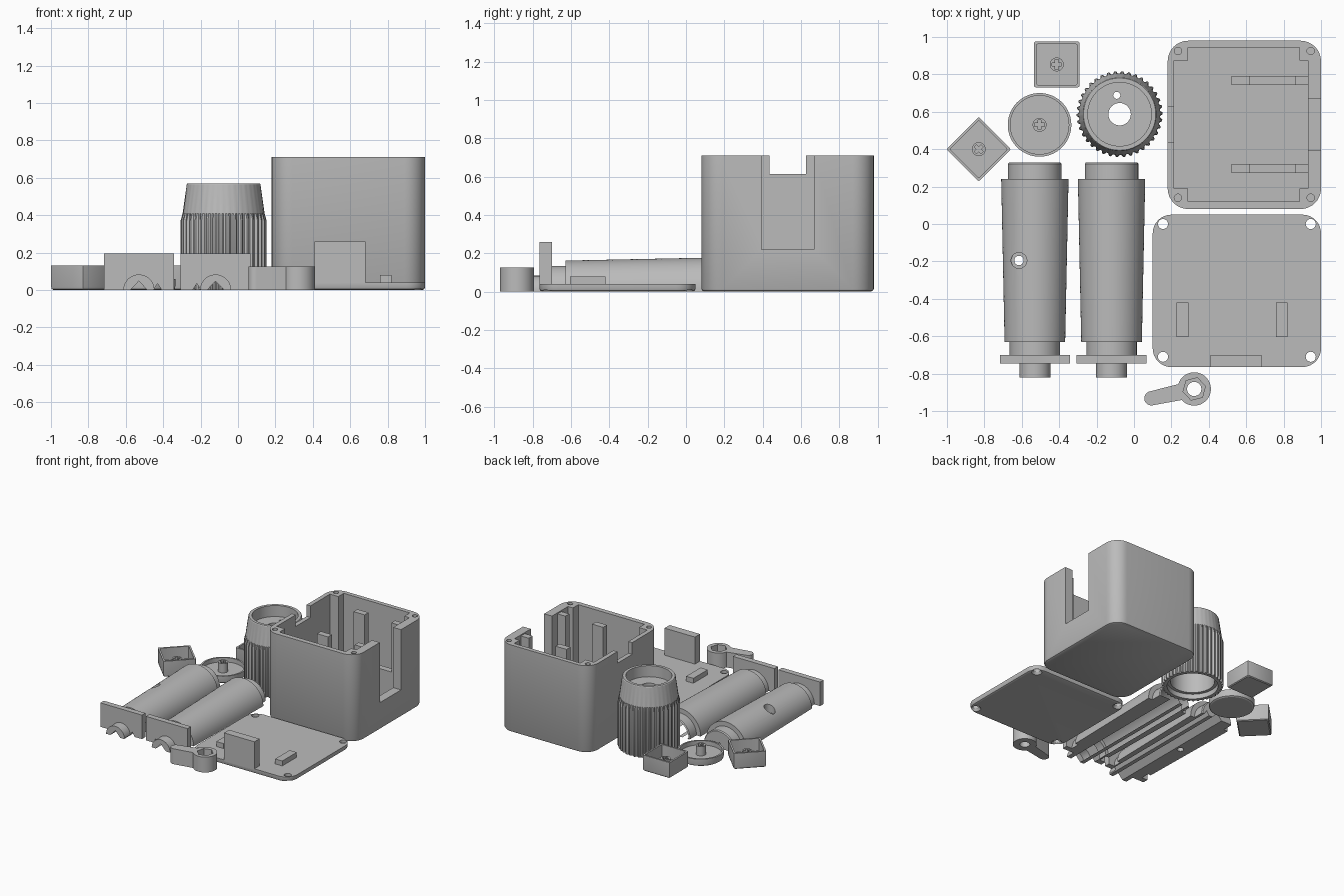
import bpy, bmesh, math
from mathutils import Vector, Matrix

if "Cube" in bpy.data.objects:
    bpy.data.objects.remove(bpy.data.objects["Cube"])

grey = bpy.data.materials.new("plain_grey")
grey.use_nodes = True
colour = (0.5, 0.5, 0.5, 1)
grey.diffuse_color = colour
grey.node_tree.nodes["Principled BSDF"].inputs["Base Color"].default_value = colour


# ---- helpers ----
def loft(name, rings):
    """Closed solid through rings that share a point count."""
    bm = bmesh.new()
    loops = [[bm.verts.new(p) for p in ring] for ring in rings]
    n = len(loops[0])
    for a, b in zip(loops, loops[1:]):
        for i in range(n):
            j = (i + 1) % n
            bm.faces.new((a[i], a[j], b[j], b[i]))
    bm.faces.new(loops[0])
    bm.faces.new(loops[-1])
    bmesh.ops.recalc_face_normals(bm, faces=bm.faces)
    me = bpy.data.meshes.new(name)
    bm.to_mesh(me)
    bm.free()
    ob = bpy.data.objects.new(name, me)
    bpy.context.scene.collection.objects.link(ob)
    return ob


def at_z(pts, z):
    return [Vector((x, y, z)) for x, y in pts]


def prism(name, pts, z0, z1):
    return loft(name, [at_z(pts, z0), at_z(pts, z1)])


def circle(x, y, r, n=48, start=0.0):
    steps = [start + math.tau * i / n for i in range(n)]
    return [(x + r * math.cos(a), y + r * math.sin(a)) for a in steps]


def rod(x, y, r, z0, z1, n=48, r_top=None):
    top = r if r_top is None else r_top
    return loft("rod", [at_z(circle(x, y, r, n), z0), at_z(circle(x, y, top, n), z1)])


def box(name, x0, x1, y0, y1, z0, z1):
    return prism(name, [(x0, y0), (x1, y0), (x1, y1), (x0, y1)], z0, z1)


def rounded(x0, x1, y0, y1, r, inset=0.0, n=8):
    pts = []
    corners = [(x1 - r, y1 - r), (x0 + r, y1 - r), (x0 + r, y0 + r), (x1 - r, y0 + r)]
    for q, (cx, cy) in enumerate(corners):
        for i in range(n + 1):
            a = math.pi / 2 * (q + i / n)
            pts.append((cx + (r - inset) * math.cos(a), cy + (r - inset) * math.sin(a)))
    return pts


def tray(name, x0, x1, y0, y1, r, height):
    """Rounded slab with a softened bottom edge."""
    soft = [(0.015, 0), (0.005, 0.005), (0, 0.015), (0, height)]
    return loft(name, [at_z(rounded(x0, x1, y0, y1, r, i), z) for i, z in soft])


def combine(ob, tools, operation="DIFFERENCE"):
    for tool in tools:
        mod = ob.modifiers.new("bool", "BOOLEAN")
        mod.operation, mod.solver, mod.object = operation, "EXACT", tool
        bpy.context.view_layer.update()
        graph = bpy.context.evaluated_depsgraph_get()
        me = bpy.data.meshes.new_from_object(ob.evaluated_get(graph))
        ob.modifiers.clear()
        ob.data = me
        bpy.data.objects.remove(tool)
    return ob


def finish(ob, name):
    ob.name = ob.data.name = name
    me = ob.data
    me.materials.clear()
    me.materials.append(grey)
    for p in me.polygons:
        p.material_index = 0
    me.shade_smooth()
    me.set_sharp_from_angle(angle=math.radians(28))
    return ob


# ---- case: open box with corner posts, cable slot and notch ----
case = tray("case", 0.18, 1.0, 0.08, 0.98, 0.11, 0.71)
cuts = [
    box("c", 0.29, 0.885, 0.12, 0.945, 0.04, 0.8),
    box("c", 0.215, 0.93, 0.19, 0.875, 0.04, 0.8),
    box("c", 0.90, 1.1, 0.395, 0.667, 0.22, 0.8),
    box("c", 0.10, 0.25, 0.435, 0.625, 0.615, 0.8),
]
cuts += [rod(x, y, 0.02, 0.5, 0.8, 20) for x in (0.235, 0.945) for y in (0.14, 0.925)]
finish(combine(case, cuts), "case")

# ---- ribs inside the case, each with a lowered middle ----
for side, y0, y1, ledge in (("back", 0.742, 0.792, 0.76), ("front", 0.272, 0.322, 0.304)):
    rib = box("rib", 0.52, 0.94, y0, y1, 0.02, 0.70)
    saddle = box("c", 0.62, 0.86, y0 - 0.1, y1 + 0.1, 0.3, 0.8)
    finish(combine(rib, [saddle]), side + "_case_rib")

# ---- lid with countersunk holes, pads and a locating tab ----
lid = tray("lid", 0.10, 1.0, -0.765, 0.05, 0.10, 0.04)
cuts = []
for x in (0.155, 0.945):
    for y in (-0.71, 0.0):
        cuts.append(rod(x, y, 0.027, -0.1, 0.1, 24))
        cuts.append(rod(x, y, 0.043, -0.005, 0.02, 24, 0.026))
finish(combine(lid, cuts), "lid")
for side, x in (("right", 0.26), ("left", 0.79)):
    finish(box("pad", x - 0.032, x + 0.032, -0.605, -0.42, 0.03, 0.08), side + "_lid_pad")
finish(box("tab", 0.41, 0.683, -0.765, -0.70, 0.03, 0.26), "lid_tab")

# ---- two half grips, lying on their flat faces ----
GRIP = [(0.33, 0.136), (0.322, 0.143), (0.24, 0.143), (0.24, 0.18), (-0.63, 0.162),
        (-0.63, 0.135), (-0.72, 0.135), (-0.72, 0.083), (-0.82, 0.083)]


def groove(x, half, height):
    tri = [(-half, -0.02), (half, -0.02), (half, 0), (0, height), (-half, 0)]
    return loft("c", [[(x + u, y, v) for u, v in tri] for y in (-1, 0.5)])


def half_grip(name, x, side):
    rings = [[(x + u, y, v) for u, v in circle(0, 0, r, 64)] for y, r in GRIP]
    grip = loft(name, rings)
    combine(grip, [box("flange", x - 0.187, x + 0.187, -0.745, -0.70, -0.1, 0.195)], "UNION")
    combine(grip, [box("c", x - 0.5, x + 0.5, -1, 1, -0.5, 0),
                   groove(x, 0.045, 0.048), groove(x + side * 0.10, 0.022, 0.035)])
    return grip


plain = half_grip("grip", -0.12, -1)
finish(plain, "plain_half_grip")
drilled = half_grip("grip", -0.53, 1)
combine(drilled, [rod(-0.615, -0.195, 0.042, 0.09, 0.4, 32),
                  rod(-0.615, -0.195, 0.025, -0.1, 0.2, 32)])
finish(drilled, "drilled_half_grip")

# ---- fluted knob ----
KX, KY = -0.077, 0.587


def fluted(z, ridge, valley, ribs=38):
    n = ribs * 4
    pts = []
    for i in range(n):
        a, r = math.tau * i / n, ridge if i % 4 < 2 else valley
        pts.append((KX + r * math.cos(a), KY + r * math.sin(a), z))
    return pts


knob = loft("knob", [fluted(0, 0.225, 0.214), fluted(0.01, 0.23, 0.217),
                     fluted(0.37, 0.23, 0.217), fluted(0.41, 0.219, 0.217),
                     fluted(0.565, 0.197, 0.197), fluted(0.57, 0.193, 0.193)])
combine(knob, [rod(KX, KY, 0.17, 0.48, 0.7, 64), rod(KX, KY, 0.19, -0.1, 0.04, 64),
               rod(KX, KY, 0.165, -0.1, 0.44, 64), rod(KX, KY, 0.06, 0.3, 0.6, 32),
               rod(-0.092, 0.688, 0.019, 0.3, 0.6, 20)])
finish(knob, "fluted_knob")


# ---- button caps: shallow cups with a cross-socket stem ----
def cap(name, x, y, outline, height, wall, floor, stem, turn=0.0):
    def ring(scale, z):
        return [Vector((u * scale, v * scale, z)) for u, v in outline]
    cup = loft(name, [ring(0.92, 0), ring(0.98, 0.006), ring(1, 0.02), ring(1, height)])
    combine(cup, [loft("c", [ring(wall, floor), ring(wall, height + 0.1)])])
    post = rod(0, 0, 0.037, floor - 0.01, stem, 32)
    combine(post, [box("c", -0.026, 0.026, -0.009, 0.009, floor, 0.2),
                   box("c", -0.009, 0.009, -0.026, 0.026, floor, 0.2)])
    place = Matrix.Translation((x, y, 0)) @ Matrix.Rotation(turn, 4, "Z")
    for part, label in ((cup, name), (post, name + "_stem")):
        part.data.transform(place)
        finish(part, label)


square = rounded(-0.122, 0.122, -0.122, 0.122, 0.008, 0, 2)
cap("square_cap", -0.413, 0.853, square, 0.13, 0.89, 0.03, 0.09)
cap("turned_square_cap", -0.83, 0.40, square, 0.13, 0.89, 0.03, 0.09, math.pi / 4)
cap("round_cap", -0.505, 0.53, circle(0, 0, 0.17, 64), 0.06, 0.92, 0.025, 0.10)

# ---- small lever with a hex socket ----
HX, HY = 0.322, -0.882
lever = rod(HX, HY, 0.089, 0, 0.125, 64)
tip = Vector((0.093, -0.932))
along = (tip - Vector((HX, HY))).normalized()
heading = math.atan2(along.y, along.x)
outline = []
for i in range(17):
    a = heading + math.pi * (i / 16 - 0.5)
    outline.append((tip.x + 0.038 * math.cos(a), tip.y + 0.038 * math.sin(a)))
for s in (1, -1):
    outline.append((HX - along.y * 0.046 * s, HY + along.x * 0.046 * s))
combine(lever, [prism("arm", outline, 0.0, 0.125)], "UNION")
combine(lever, [prism("c", circle(HX, HY, 0.062, 6, 0.25), 0.06, 0.2),
                rod(HX, HY, 0.038, -0.1, 0.1, 32)])
finish(lever, "lever")
